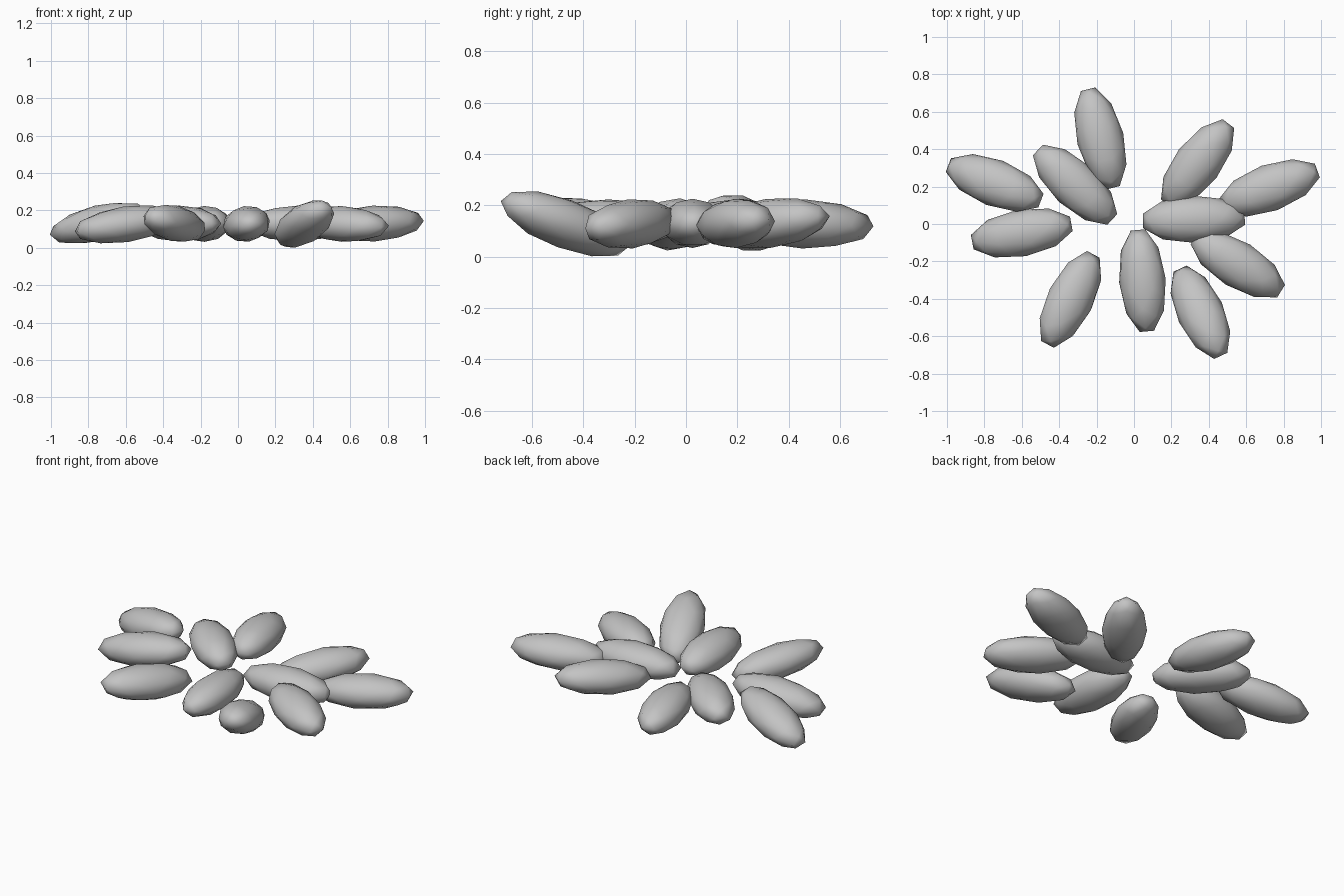
import bpy
from math import radians
from mathutils import Euler, Matrix

if "Cube" in bpy.data.objects:
    bpy.data.objects.remove(bpy.data.objects["Cube"])

# single plain grey
grey = bpy.data.materials.new("plain_grey")
grey.diffuse_color = (0.55, 0.55, 0.55, 1)
grey.use_nodes = True
grey.node_tree.nodes["Principled BSDF"].inputs["Base Color"].default_value = grey.diffuse_color

# one low-poly ellipsoid grain: half length, half width, half thickness
SIZE = (0.286, 0.126, 0.096)


def grain(i, x, y, z, yaw, pitch, roll):
    """yaw = outward direction, pitch > 0 lifts the outer end, roll > 0 lifts the left side"""
    bpy.ops.mesh.primitive_ico_sphere_add(subdivisions=2, radius=1)
    ob = bpy.context.object
    ob.name = f"grain_{i}"
    rot = Euler((radians(roll), radians(-pitch), radians(yaw))).to_matrix().to_4x4()
    ob.data.transform(rot @ Matrix.Diagonal((*SIZE, 1)))
    ob.location = (x, y, z)
    ob.data.materials.append(grey)
    bpy.ops.object.shade_smooth()


# scattered ring of grains: x, y, z, yaw, pitch, roll
GRAINS = [
    (-0.18, 0.457, 0.128, 104, -2, 0),
    (-0.315, 0.21, 0.130, 137, 0, 0),
    (-0.745, 0.22, 0.132, 159, -13, 0),
    (-0.60, -0.048, 0.126, 10.5, 8, 0),
    (-0.34, -0.403, 0.131, -117, 7, -10),
    (0.045, -0.303, 0.128, -85, 0, 8),
    (0.355, -0.472, 0.128, -65, 19, 0),
    (0.555, -0.217, 0.128, -31.5, -3, 5),
    (0.32, 0.025, 0.130, 2, 0, 0),
    (0.725, 0.193, 0.130, 20, 3, 0),
    (0.34, 0.322, 0.130, 52.5, 6, 0),
]
for i, g in enumerate(GRAINS, 1):
    grain(i, *g)
